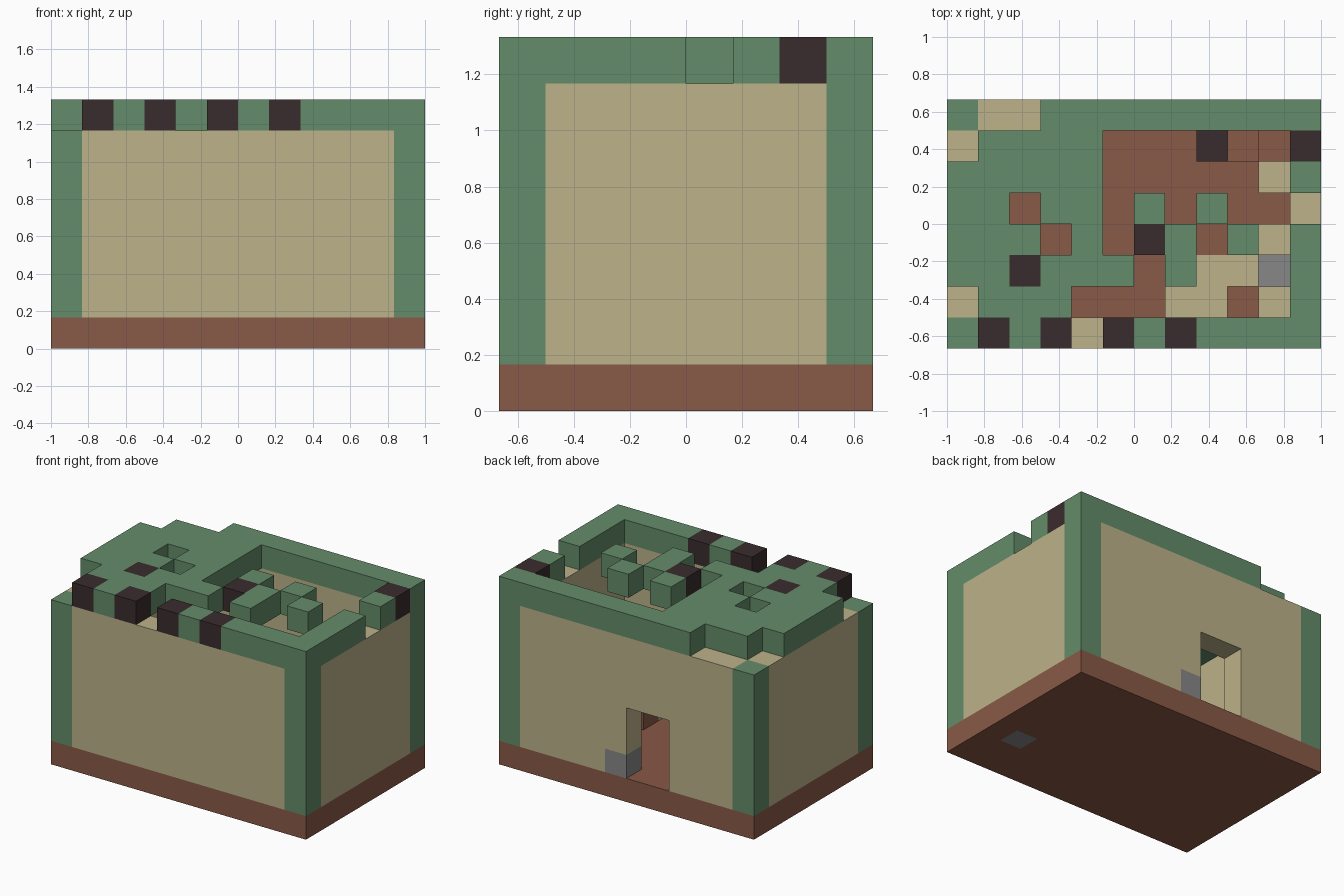
import bpy, bmesh, math
from mathutils import Vector

if "Cube" in bpy.data.objects:
    bpy.data.objects.remove(bpy.data.objects["Cube"])

NX, NY, TOP = 12, 8, 7
CELL = 2 / NX

COLOURS = {
    "green": (0.127, 0.262, 0.144),
    "sand": (0.503, 0.445, 0.254),
    "brown": (0.25, 0.10, 0.061),
    "charcoal": (0.042, 0.025, 0.027),
    "grey": (0.25, 0.242, 0.25),
}
MATS = {}
for label, rgb in COLOURS.items():
    m = bpy.data.materials.new(label)
    m.use_nodes = True
    m.diffuse_color = (*rgb, 1)
    bsdf = m.node_tree.nodes["Principled BSDF"]
    bsdf.inputs["Base Color"].default_value = (*rgb, 1)
    bsdf.inputs["Roughness"].default_value = 0.9
    MATS[label] = m
ORDER = list(MATS)

# Roof plan, back row first: g green, k charcoal, . open
ROOF = ["...ggggggggg",
        ".gggg......k",
        "ggggg......g",
        "gg.gg.g.g...",
        "ggg.g.kg.g.g",
        "ggkggg.g...g",
        ".ggg.......g",
        "gkgk.kgkgggg"]
ROOF[-1] = "." + ROOF[-1][1:]
KEY = {"g": "green", "k": "charcoal"}

parts = {n: {} for n in ("floor", "walls", "corner_posts", "doorstop",
                         "roof", "low_blocks", "steps")}

# Floor slab with one stone
for c in range(NX):
    for r in range(NY):
        parts["floor"][c, r, 0] = "grey" if (c, r) == (10, 2) else "brown"

# Walls and corner posts, leaving the back doorway open
for c in range(NX):
    for r in range(NY):
        edge_x, edge_y = c in (0, NX - 1), r in (0, NY - 1)
        if not (edge_x or edge_y):
            continue
        for z in range(1, TOP):
            if r == NY - 1 and c in (4, 5) and z <= 3:
                continue
            if edge_x and edge_y:
                parts["corner_posts"][c, r, z] = "green"
            elif (c, r, z) == (6, NY - 1, 1):
                parts["doorstop"][c, r, z] = "grey"
            else:
                parts["walls"][c, r, z] = "sand"

# Broken roof
for i, row in enumerate(ROOF):
    for c, ch in enumerate(row):
        if ch in KEY:
            parts["roof"][c, NY - 1 - i, TOP] = KEY[ch]

# Low blocks on the floor inside
for c, r in ((10, 5), (10, 3), (8, 2), (9, 2), (7, 1), (8, 1), (10, 1)):
    parts["low_blocks"][c, r, 1] = "sand"
parts["low_blocks"][8, 3, 1] = "brown"

# Steps along the back wall
for height, c in enumerate((8, 9, 10), 1):
    for z in range(1, height + 1):
        parts["steps"][c, 6, z] = "charcoal" if c == 8 else "brown"

solid = {cell for cells in parts.values() for cell in cells}


def build(name, cells):
    """Outer faces of a group of cubes, joined into large flat faces."""
    bm = bmesh.new()
    for cell, colour in cells.items():
        for axis in range(3):
            for sign in (-1, 1):
                near = list(cell)
                near[axis] += sign
                if tuple(near) in solid:
                    continue
                n = Vector((0, 0, 0))
                n[axis] = sign
                u = Vector((0, 0, 0))
                u[(axis + 1) % 3] = 1
                v = n.cross(u)
                mid = Vector(cell) + Vector((0.5, 0.5, 0.5)) + n / 2
                corners = [mid + (u * a + v * b) / 2
                           for a, b in ((-1, -1), (1, -1), (1, 1), (-1, 1))]
                shift = Vector((NX / 2, NY / 2, 0))
                f = bm.faces.new([bm.verts.new((p - shift) * CELL) for p in corners])
                f.material_index = ORDER.index(colour)
    bmesh.ops.remove_doubles(bm, verts=bm.verts, dist=0.001)
    bmesh.ops.dissolve_limit(bm, angle_limit=math.radians(1), verts=bm.verts,
                             edges=bm.edges, delimit={"MATERIAL"})
    me = bpy.data.meshes.new(name)
    bm.to_mesh(me)
    bm.free()
    for m in MATS.values():
        me.materials.append(m)
    ob = bpy.data.objects.new(name, me)
    bpy.context.collection.objects.link(ob)


for name, cells in parts.items():
    build(name, cells)
